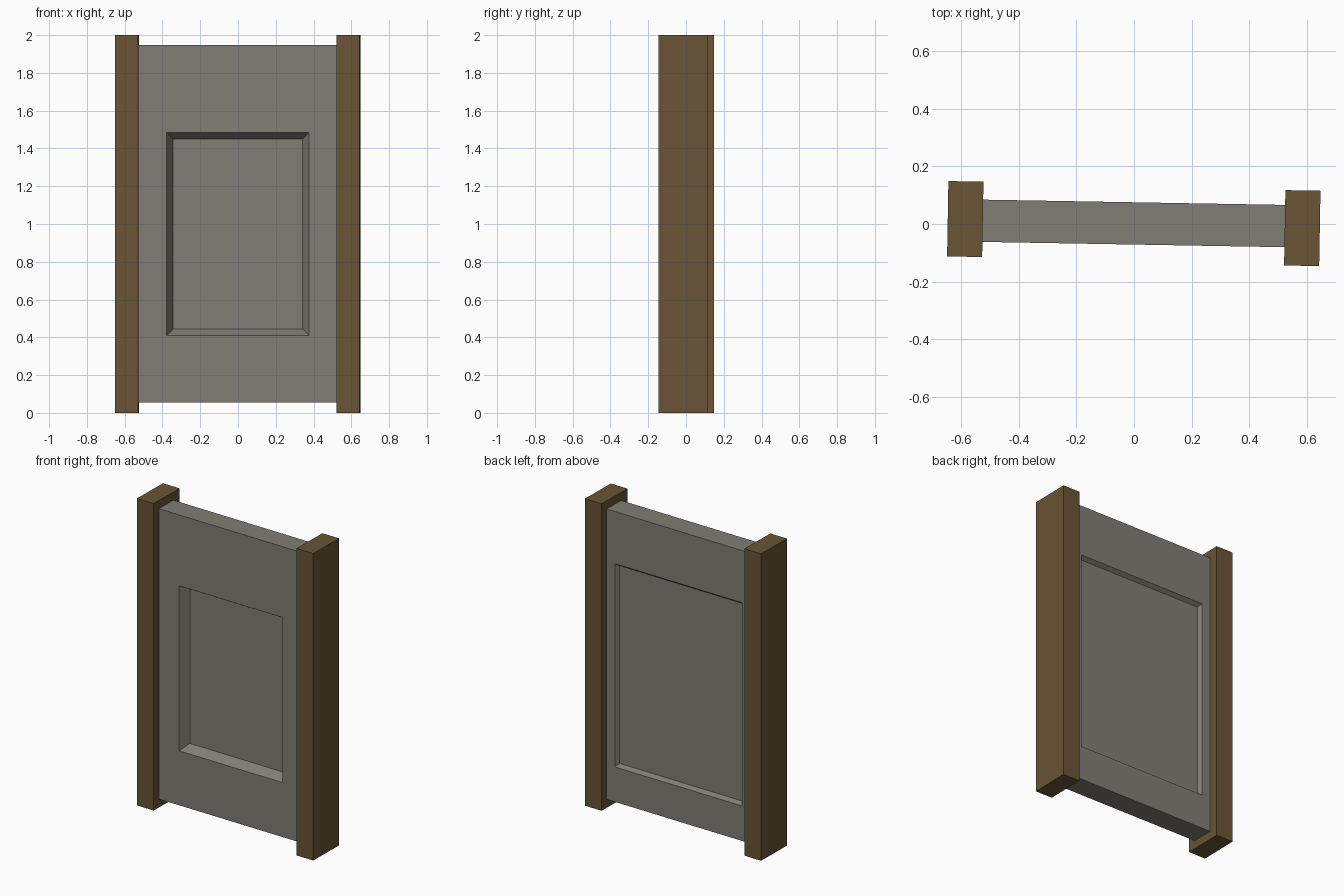
import bpy, bmesh, math

if "Cube" in bpy.data.objects:
    bpy.data.objects.remove(bpy.data.objects["Cube"])

TILT = math.radians(-1)          # whole piece is turned slightly about z


def material(name, rgb):
    m = bpy.data.materials.new(name)
    m.diffuse_color = (*rgb, 1)
    m.use_nodes = True
    m.node_tree.nodes["Principled BSDF"].inputs["Base Color"].default_value = m.diffuse_color
    return m


wood = material("brown_wood", (0.141, 0.089, 0.036))
stone = material("grey_stone", (0.218, 0.205, 0.178))


def loft(name, rings, mat, location):
    """Rectangles (half width, z low, z high, y) joined in order, both ends capped."""
    bm = bmesh.new()
    loops = []
    for w, lo, hi, y in rings:
        loops.append([bm.verts.new(c) for c in
                      ((-w, y, lo), (w, y, lo), (w, y, hi), (-w, y, hi))])
    for a, b in zip(loops, loops[1:]):
        for i in range(4):
            j = (i + 1) % 4
            bm.faces.new((a[i], a[j], b[j], b[i]))
    bm.faces.new(loops[0])
    bm.faces.new(loops[-1])
    bmesh.ops.recalc_face_normals(bm, faces=bm.faces)
    me = bpy.data.meshes.new(name)
    bm.to_mesh(me)
    bm.free()
    me.materials.append(mat)
    ob = bpy.data.objects.new(name, me)
    ob.location = location
    ob.rotation_euler.z = TILT
    bpy.context.collection.objects.link(ob)
    return ob


# Side posts
for name, x, y in (("left_post", -0.5868, 0.0172), ("right_post", 0.5853, -0.0143)):
    loft(name, [(0.061, 0, 2, -0.131), (0.061, 0, 2, 0.131)], wood, (x, y, 0))

# Slab with a deep front recess and a wide shallow back recess
H = 0.0735
loft("wall_panel", [
    (0.343, 0.445, 1.45, -H + 0.06),      # front recess floor
    (0.377, 0.41, 1.485, -H),             # front recess rim
    (0.53, 0.055, 1.947, -H),             # front outer edge
    (0.53, 0.055, 1.947, H),              # back outer edge
    (0.465, 0.283, 1.607, H),             # back recess rim
    (0.447, 0.301, 1.589, H - 0.025),     # back recess floor
], stone, (0, 0.002, 0))
